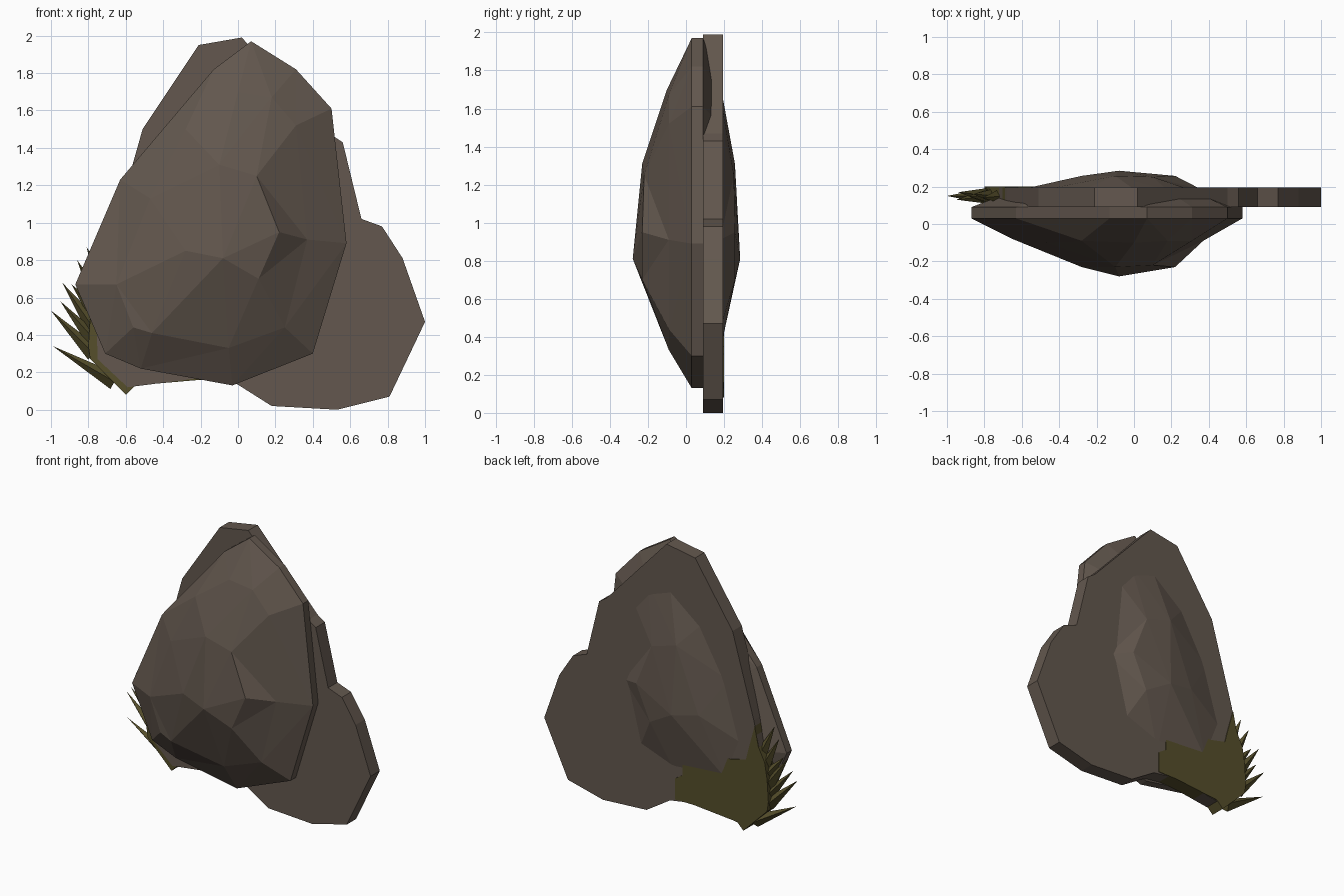
import bpy, bmesh
from mathutils import Vector, Matrix
from mathutils.geometry import delaunay_2d_cdt

if "Cube" in bpy.data.objects:
    bpy.data.objects.remove(bpy.data.objects["Cube"])


def material(name, rgb):
    m = bpy.data.materials.new(name)
    m.diffuse_color = (*rgb, 1)
    m.use_nodes = True
    m.node_tree.nodes["Principled BSDF"].inputs["Base Color"].default_value = m.diffuse_color
    return m


stone = material("brown stone", (0.125, 0.097, 0.077))
moss = material("olive moss", (0.092, 0.077, 0.024))


def finish(bm, name, mat):
    bmesh.ops.recalc_face_normals(bm, faces=bm.faces)
    me = bpy.data.meshes.new(name)
    bm.to_mesh(me)
    bm.free()
    me.materials.append(mat)
    ob = bpy.data.objects.new(name, me)
    bpy.context.collection.objects.link(ob)
    return ob


def plate(name, outline, y0, y1, mat):
    """Extrude an x-z outline between two depths."""
    bm = bmesh.new()
    face = bm.faces.new([bm.verts.new((x, y0, z)) for x, z in outline])
    out = bmesh.ops.extrude_face_region(bm, geom=[face], use_keep_orig=True)
    moved = [g for g in out["geom"] if isinstance(g, bmesh.types.BMVert)]
    bmesh.ops.translate(bm, verts=moved, vec=(0, y1 - y0, 0))
    return finish(bm, name, mat)


# Front boulder: thin rim with a faceted dome in front and a flatter one behind
rim = [(0.07, 1.97), (0.31, 1.82), (0.50, 1.61), (0.58, 0.89), (0.40, 0.30),
       (-0.03, 0.13), (-0.52, 0.22), (-0.71, 0.30), (-0.87, 0.67),
       (-0.63, 1.23), (-0.13, 1.82)]
# facet corners: x, z, depth
facets = [(-0.08, 0.81, -0.28), (0.22, 0.95, -0.23), (0.10, 1.25, -0.22),
          (-0.10, 1.31, -0.23), (-0.28, 0.85, -0.23), (-0.65, 0.67, -0.08),
          (-0.56, 0.44, -0.09), (-0.46, 0.41, -0.11), (-0.05, 0.33, -0.09),
          (0.25, 0.44, -0.09), (0.11, 0.70, -0.23), (0.37, 0.91, -0.09),
          (0.31, 1.52, -0.09), (0.18, 1.67, -0.09), (0.00, 1.70, -0.10),
          (-0.47, 1.13, -0.10), (-0.28, 1.50, -0.09)]
n = len(rim)
flat = [Vector(p) for p in rim] + [Vector(p[:2]) for p in facets]
co, _, tris, orig, _, _ = delaunay_2d_cdt(flat, [], [list(range(n))], 1, 1e-5)

bm = bmesh.new()
front, back = {}, {}
for i, p in enumerate(co):
    k = orig[i][0]
    yf = 0.03 if k < n else facets[k - n][2]
    yb = 0.09 if k < n else 0.13 - 0.553 * facets[k - n][2]
    front[k] = bm.verts.new((p.x, yf, p.y))
    back[k] = bm.verts.new((p.x, yb, p.y))
for t in tris:
    ids = [orig[i][0] for i in t]
    bm.faces.new([front[k] for k in ids])
    bm.faces.new([back[k] for k in reversed(ids)])
for k in range(n):
    j = (k + 1) % n
    bm.faces.new((front[k], front[j], back[j], back[k]))
finish(bm, "front_boulder", stone)

# Flat slab behind the boulder
slab = [(0.02, 1.99), (0.50, 1.47), (0.56, 1.43), (0.66, 1.02), (0.77, 0.98),
        (0.88, 0.81), (1.0, 0.47), (0.81, 0.07), (0.53, 0.0), (0.18, 0.02),
        (-0.01, 0.14), (-0.20, 0.17), (-0.59, 0.12), (-0.75, 0.27),
        (-0.76, 0.55), (-0.68, 0.90), (-0.51, 1.50), (-0.21, 1.95)]
plate("back_slab", slab, 0.09, 0.195, stone)

# Ragged moss patch wrapping the lower left corner
patch = [(-0.05, 0.16), (-0.20, 0.16), (-0.55, 0.13), (-0.60, 0.08),
         (-0.79, 0.27), (-0.80, 0.34), (-0.79, 0.50), (-0.77, 0.62),
         (-0.72, 0.72), (-0.69, 0.86), (-0.64, 0.68), (-0.62, 0.60),
         (-0.50, 0.57), (-0.36, 0.57), (-0.35, 0.52), (-0.20, 0.50),
         (-0.08, 0.48), (-0.11, 0.45), (-0.11, 0.35), (-0.05, 0.31)]
plate("moss_patch", patch, 0.095, 0.2, moss)

# Grass blades: base x, base z, tip x, tip z, depth
blades = [(-0.66, 0.15, -0.99, 0.34, 0.15), (-0.77, 0.30, -1.00, 0.53, 0.15),
          (-0.76, 0.36, -0.95, 0.58, 0.13), (-0.77, 0.44, -0.94, 0.68, 0.17),
          (-0.75, 0.50, -0.89, 0.67, 0.15), (-0.73, 0.55, -0.86, 0.80, 0.16),
          (-0.70, 0.62, -0.81, 0.87, 0.14)]
bm = bmesh.new()
for bx, bz, tx, tz, y in blades:
    base, tip = Vector((bx, 0.15, bz)), Vector((tx, y, tz))
    d = tip - base
    turn = d.to_track_quat('Z', 'Y').to_matrix().to_4x4()
    bmesh.ops.create_cone(bm, cap_ends=True, segments=4, radius1=0.045,
                          radius2=0, depth=d.length,
                          matrix=Matrix.Translation((base + tip) / 2) @ turn)
finish(bm, "grass_blades", moss)
